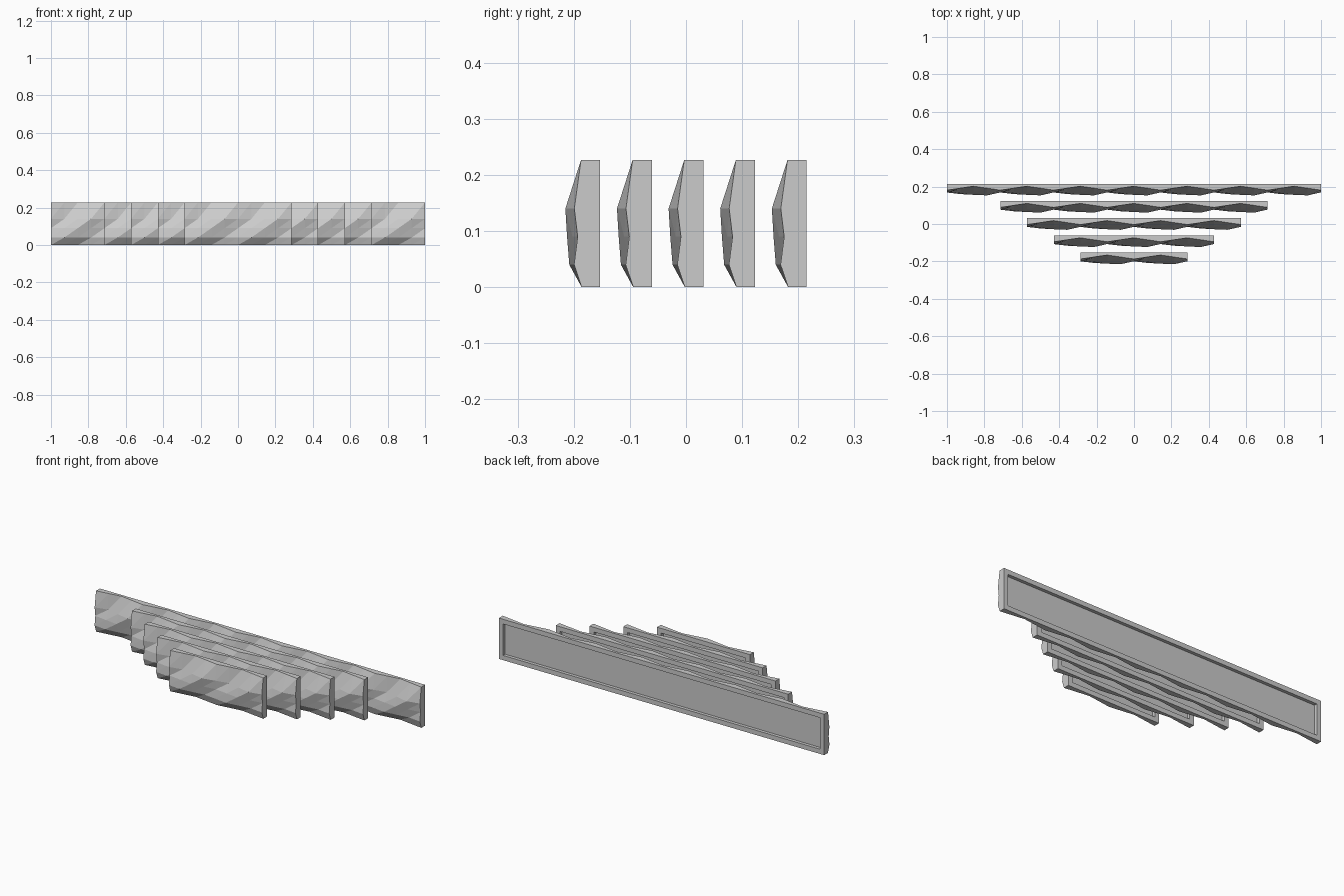
import bpy, bmesh, math

if "Cube" in bpy.data.objects:
    bpy.data.objects.remove(bpy.data.objects["Cube"])

H = 0.227
PERIOD = 2 / 7
# rows of the faceted front: height, valley depth, crest depth
ROWS = [(0, .014, .033), (.04, .038, .055), (.09, .04, .059), (.14, .030, .062), (H, .013, .034)]


def panel(name, units, y_back):
    bm = bmesh.new()
    n = units * 4
    x0 = -units * PERIOD / 2
    # diagonal waves: every row is shifted a quarter period
    front = []
    for j, (z, lo, hi) in enumerate(ROWS):
        row = []
        for i in range(n + 1):
            f = 0.5 + 0.5 * math.cos(math.pi / 2 * (i - j))
            row.append(bm.verts.new((x0 + i * PERIOD / 4, y_back - lo - (hi - lo) * f, z)))
        front.append(row)
    for j in range(len(ROWS) - 1):
        for i in range(n):
            a, b = front[j][i], front[j][i + 1]
            c, d = front[j + 1][i + 1], front[j + 1][i]
            bm.faces.new((a, b, c))
            bm.faces.new((a, c, d))
    # flat back, ends, top and bottom
    bl, br, tr, tl = [bm.verts.new((x, y_back, z)) for x, z in
                      ((x0, 0), (-x0, 0), (-x0, H), (x0, H))]
    back = bm.faces.new((br, bl, tl, tr))
    bm.faces.new([bl, br] + front[0][::-1])
    bm.faces.new([tr, tl] + front[-1])
    bm.faces.new([tl, bl] + [r[0] for r in front])
    bm.faces.new([br, tr] + [r[-1] for r in front][::-1])
    bmesh.ops.recalc_face_normals(bm, faces=bm.faces[:])
    # shallow recess in the back
    bmesh.ops.inset_region(bm, faces=[back], thickness=0.037)
    bmesh.ops.inset_region(bm, faces=[back], thickness=0.0)
    for v in back.verts:
        v.co.y -= 0.018
    me = bpy.data.meshes.new(name)
    bm.to_mesh(me)
    bm.free()
    bpy.context.collection.objects.link(bpy.data.objects.new(name, me))


# five panels, longest at the back
for k, units in enumerate((7, 5, 4, 3, 2)):
    panel(f"wave_panel_{k + 1}", units, 0.215 - k * 0.092)
